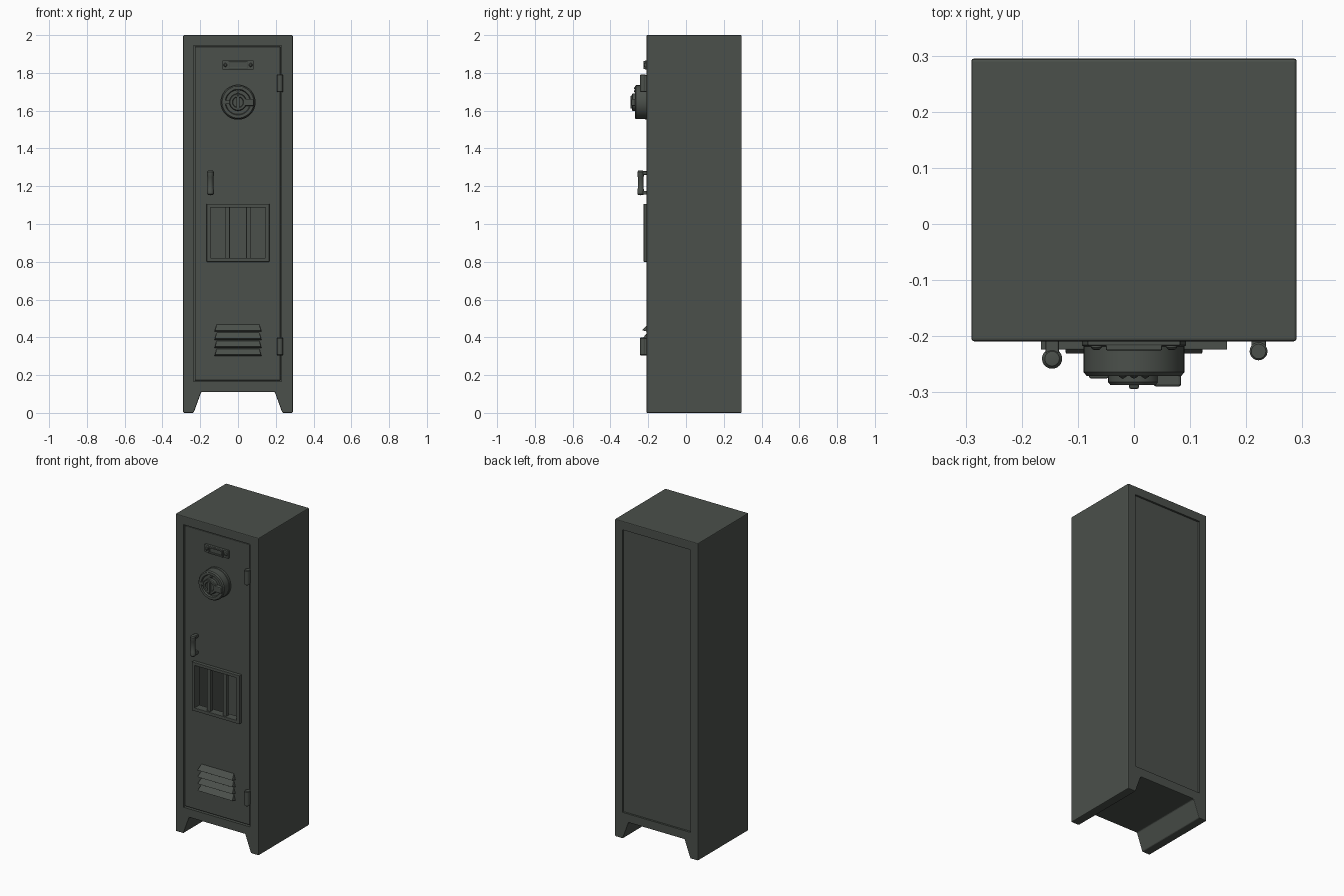
import bpy, bmesh, math
from mathutils import Matrix, Vector

if "Cube" in bpy.data.objects:
    bpy.data.objects.remove(bpy.data.objects["Cube"])

mat = bpy.data.materials.new("dark grey green paint")
mat.diffuse_color = (0.070, 0.080, 0.070, 1)
mat.use_nodes = True
mat.node_tree.nodes["Principled BSDF"].inputs["Base Color"].default_value = mat.diffuse_color


def finish(name, bm, bevel=0.0, smooth=False):
    bmesh.ops.recalc_face_normals(bm, faces=bm.faces)
    if bevel:
        edges = [e for e in bm.edges if e.calc_face_angle(0) > 0.6]
        bmesh.ops.bevel(bm, geom=edges, offset=bevel, segments=2,
                        profile=0.5, affect='EDGES')
    me = bpy.data.meshes.new(name)
    bm.to_mesh(me)
    bm.free()
    me.materials.append(mat)
    ob = bpy.data.objects.new(name, me)
    bpy.context.collection.objects.link(ob)
    if smooth:
        bpy.ops.object.select_all(action='DESELECT')
        ob.select_set(True)
        bpy.context.view_layer.objects.active = ob
        bpy.ops.object.shade_smooth_by_angle(angle=math.radians(35))
    return ob


def box(name, x, y, z, bevel=0.0):
    bm = bmesh.new()
    size = Vector((x[1] - x[0], y[1] - y[0], z[1] - z[0]))
    mid = Vector((x[0] + x[1], y[0] + y[1], z[0] + z[1])) / 2
    bmesh.ops.create_cube(bm, size=1, matrix=Matrix.Translation(mid) @ Matrix.Diagonal((*size, 1)))
    return finish(name, bm, bevel)


def prism(name, pts, y0, y1, bevel=0.0):
    """Extrude an x-z outline along y."""
    bm = bmesh.new()
    f = bm.faces.new([bm.verts.new((x, y0, z)) for x, z in pts])
    r = bmesh.ops.extrude_face_region(bm, geom=[f])
    bmesh.ops.translate(bm, vec=(0, y1 - y0, 0),
                        verts=[v for v in r['geom'] if isinstance(v, bmesh.types.BMVert)])
    return finish(name, bm, bevel)


def lathe(name, profile, origin, axis='Y', n=40):
    """Spin (radius, offset) points; offset runs towards -y, or +z for axis Z."""
    bm = bmesh.new()
    verts = [bm.verts.new((r, 0, h)) for r, h in profile]
    edges = [bm.edges.new(p) for p in zip(verts, verts[1:])]
    bmesh.ops.spin(bm, geom=verts + edges, cent=(0, 0, 0), axis=(0, 0, 1),
                   angle=math.tau, steps=n)
    bmesh.ops.remove_doubles(bm, verts=bm.verts, dist=1e-5)
    if axis == 'Y':
        bm.transform(Matrix.Rotation(math.pi / 2, 4, 'X'))
    bm.transform(Matrix.Translation(origin))
    return finish(name, bm, 0, True)


def cut(ob, *cutters):
    bpy.ops.object.select_all(action='DESELECT')
    bpy.context.view_layer.objects.active = ob
    ob.select_set(True)
    for c in cutters:
        m = ob.modifiers.new("cut", 'BOOLEAN')
        m.operation, m.solver, m.object = 'DIFFERENCE', 'EXACT', c
        bpy.ops.object.modifier_apply(modifier=m.name)
        c.hide_render = True


# cabinet with splayed feet along both sides
body = prism("cabinet_body", [(-.29, 0), (-.235, 0), (-.195, .11), (.195, .11),
                              (.235, 0), (.29, 0), (.29, 2), (-.29, 2)], -.209, .295, .005)
door = box("door", (-.228, .224), (-.203, -.188), (.172, 1.939), .003)

window_cut = box("window_cutter", (-.147, .147), (-.3, -.1), (.82, 1.088))
helpers = [
    box("door_recess_cutter", (-.235, .231), (-.25, -.190), (.165, 1.946)),
    box("back_recess_cutter", (-.238, .238), (.283, .35), (.165, 1.946)),
    box("interior_cutter", (-.272, .272), (-.175, .265), (.13, 1.98)),
]
cut(body, *helpers, window_cut)
cut(door, window_cut)
for h in helpers + [window_cut]:
    bpy.data.objects.remove(h, do_unlink=True)

# window frame and bars
for s, n in ((-1, "left"), (1, "right")):
    x = s * .156
    box("window_frame_" + n, (x - .010, x + .010), (-.224, -.195), (.80, 1.106), .002)
    box("window_bar_" + n, (s * .056 - .013, s * .056 + .013), (-.214, -.190), (.81, 1.095), .004)
box("window_frame_top", (-.15, .15), (-.224, -.195), (1.087, 1.106), .002)
box("window_frame_bottom", (-.15, .15), (-.224, -.195), (.80, .820), .002)

# name plate holder with screws
box("label_plate", (-.083, .083), (-.217, -.198), (1.818, 1.866), .003)
box("label_rim_top", (-.05, .05), (-.225, -.21), (1.855, 1.864), .002)
box("label_rim_bottom", (-.05, .05), (-.225, -.21), (1.820, 1.829), .002)
for s, n in ((-1, "left"), (1, "right")):
    box("label_rim_" + n, (s * .046 - .004, s * .046 + .004), (-.225, -.21), (1.82, 1.864), .002)
    lathe("label_screw_" + n, [(.010, 0), (.010, .008), (.006, .012), (0, .013)],
          (s * .067, -.212, 1.842), n=14)

# combination lock: housing, knob, slot ridge, latch lever, studs
DZ = 1.645
lathe("lock_housing", [(.093, 0), (.093, .016), (.090, .018), (.090, .064), (.084, .071),
                       (.068, .071), (.064, .062), (0, .062)], (0, -.200, DZ), n=48)
lathe("lock_knob", [(.046, 0), (.046, .022), (.042, .027), (.030, .027), (.027, .020), (0, .020)],
      (0, -.260, DZ), n=32)
box("lock_knob_grip", (-.009, .009), (-.294, -.27), (DZ - .034, DZ + .034), .004)
box("lock_lever", (.035, .084), (-.290, -.262), (DZ - .020, DZ + .018), .005)
box("lock_left_tab", (-.080, -.045), (-.275, -.262), (DZ - .010, DZ + .010), .003)
for i, (x, z) in enumerate(((-.02, 1.718), (.02, 1.718), (0, 1.703))):
    lathe("lock_stud_%d" % i, [(.007, 0), (.007, .008), (0, .012)], (x, -.264, z), n=12)

# pull handle: rounded grip on two mounts
lathe("handle_grip", [(0, 0), (.013, .002), (.018, .008), (.018, .030), (.015, .036), (.015, .096),
                      (.018, .102), (.018, .124), (.013, .130), (0, .132)],
      (-.146, -.240, 1.152), 'Z', 24)
for z, n in ((1.166, "lower"), (1.270, "upper")):
    box("handle_mount_" + n, (-.158, -.134), (-.238, -.198), (z - .010, z + .010), .003)

# hinges: knuckle and leaf
for z, n in ((.305, "lower"), (1.698, "upper")):
    lathe("hinge_knuckle_" + n, [(0, 0), (.013, 0), (.016, .003), (.016, .090), (.013, .093), (0, .093)],
          (.222, -.227, z), 'Z', 20)
    box("hinge_leaf_" + n, (.209, .235), (-.222, -.198), (z + .003, z + .090), .002)

# vent louvres: sloping hoods that stick out at the bottom edge
for i in range(4):
    z = .300 + i * .043
    bm = bmesh.new()
    top = [bm.verts.new(p) for p in ((-.112, -.200, z + .042), (.112, -.200, z + .042))]
    lip = [bm.verts.new(p) for p in ((.122, -.232, z + .008), (-.122, -.232, z + .008))]
    base = [bm.verts.new(p) for p in ((.125, -.200, z), (-.125, -.200, z))]
    bm.faces.new(top + lip)
    bm.faces.new((lip[1], lip[0], base[0], base[1]))
    bm.faces.new((top[1], base[0], lip[0]))
    bm.faces.new((top[0], lip[1], base[1]))
    bm.faces.new((top[0], base[1], base[0], top[1]))
    finish("vent_louvre_%d" % i, bm, .002)
